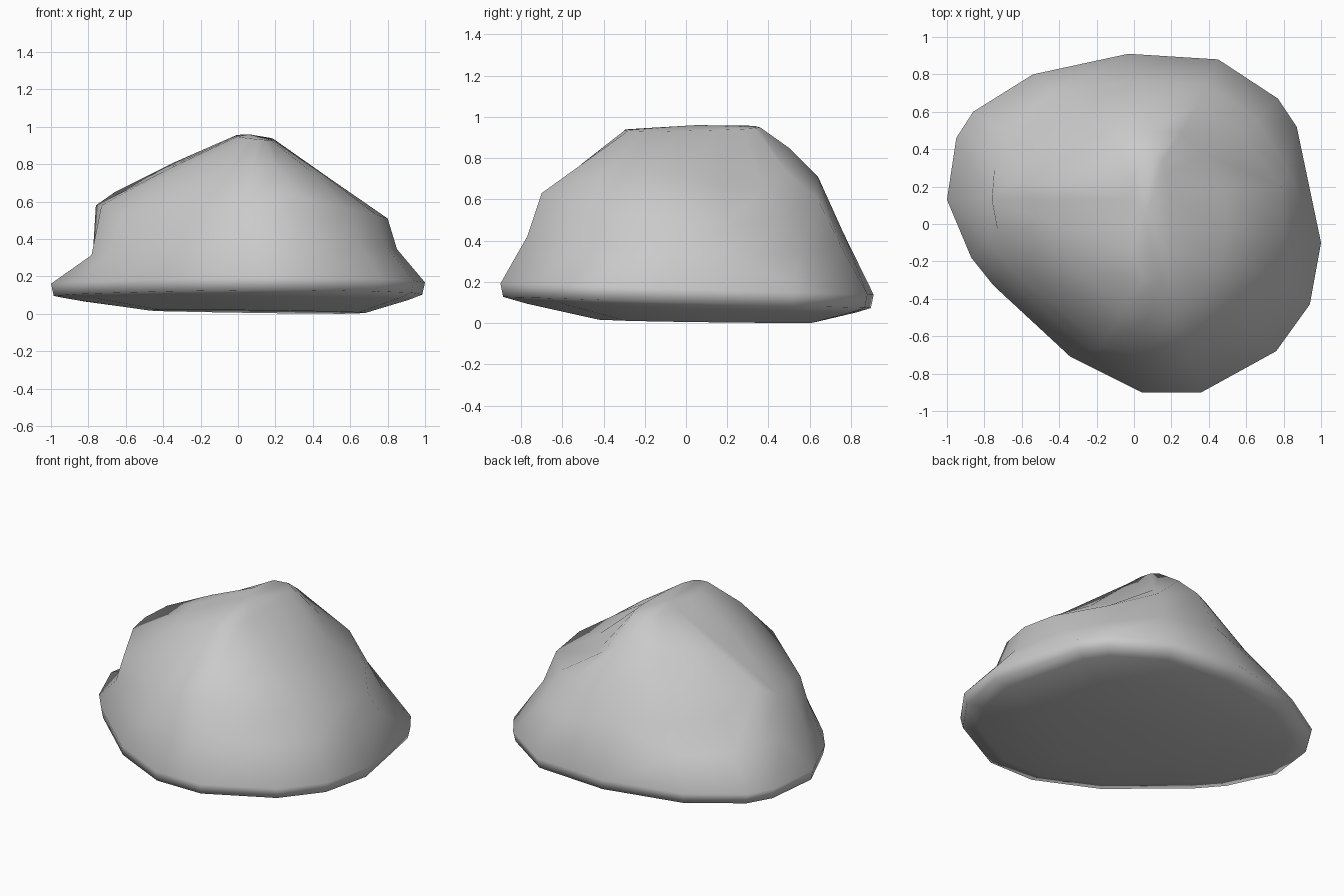
import bpy
import bmesh
import math
from mathutils import Vector

cube = bpy.data.objects.get("Cube")
if cube:
    bpy.data.objects.remove(cube, do_unlink=True)

stone = bpy.data.materials.new("grey stone")
stone.use_nodes = True
colour = (0.59, 0.59, 0.59, 1)
stone.diffuse_color = colour
stone.node_tree.nodes["Principled BSDF"].inputs["Base Color"].default_value = colour

# Widest outline of the boulder, counter-clockwise from its left side
OUTLINE = [(1, -.1), (.87, .52), (.77, .67), (.45, .88), (-.03, .91), (-.54, .8),
           (-.86, .6), (-.95, .46), (-1, .13), (-.87, -.18), (-.75, -.33),
           (-.34, -.71), (.04, -.9), (.36, -.9), (.76, -.68), (.94, -.43)]

# Shoulder edge where the steep sides turn into the sloping top
SHOULDER = [(.8, -.05, .51), (.79, .2, .48), (.58, .47, .51), (.35, .64, .6),
            (.05, .64, .71), (-.35, .6, .49), (-.58, .42, .5), (-.66, .22, .65),
            (-.76, .13, .58), (-.73, -.03, .58), (-.63, -.27, .52), (-.17, -.65, .54),
            (.05, -.7, .6), (.29, -.7, .63), (.6, -.48, .56), (.74, -.28, .53)]

# How far each side has moved in towards the shoulder at mid height
SIDE_IN = [.75, .7, .6, .55, .54, .5, .6, .7, .93, .62, .65, .6, .65, .65, .7, .75]
# Hollows and swellings on the upper slope
SWELL = [0, -.04, -.07, -.04, .02, .08, .06, .01, .01, .01, .03, .03, .01, 0, .02, .01]
# Sides that flare out into a low foot
FLARED = (7, 8, 9)


def lip_ring(scale, height):
    """Outline ring tilted slightly down towards the back."""
    return [Vector((x * scale, y * scale, height - .03 * y)) for x, y in OUTLINE]


def between(low, high, i, inward, rise):
    point = low[i].lerp(high[i], inward)
    point.z = low[i].z + (high[i].z - low[i].z) * rise
    return point


def squared(value):
    """Push a sine or cosine outward for a boxier oval."""
    return math.copysign(abs(value) ** .65, value)


count = len(OUTLINE)
lower_lip = lip_ring(.985, .1)
lip = lip_ring(1, .165)
shoulder = [Vector(p) for p in SHOULDER]

# Underside: a shallow, nearly flat sole with a gentle rise to the lip
sole = [Vector((.1 + .58 * x, .1 + .58 * y, .012 - .008 * x - .008 * y)) for x, y in OUTLINE]
under = [between(sole, lower_lip, i, .75, .7) for i in range(count)]

# Crest: a narrow ridge running front to back
crest = []
for p in shoulder:
    a = math.atan2(p.y, p.x)
    across, along = squared(math.cos(a)), squared(math.sin(a))
    crest.append(Vector((.09 + .1 * across, .03 + .33 * along,
                         .943 - .01 * across + .008 * along)))

sides, slope = [], []
for i in range(count):
    rise = .35 if i in FLARED else .52
    sides.append(between(lip, shoulder, i, SIDE_IN[i], rise))
    slope.append(between(shoulder, crest, i, .5, .5) + Vector((0, 0, SWELL[i])))

# Skin the rings and close both ends
bm = bmesh.new()
rings = [[bm.verts.new(p) for p in ring]
         for ring in (sole, under, lower_lip, lip, sides, shoulder, slope, crest)]
for low, high in zip(rings, rings[1:]):
    for i in range(count):
        j = (i + 1) % count
        bm.faces.new((low[i], low[j], high[j], high[i]))
bm.faces.new(rings[0][::-1])
peak = bm.verts.new((.06, .05, .96))
for i in range(count):
    bm.faces.new((rings[-1][i], rings[-1][(i + 1) % count], peak))
bmesh.ops.recalc_face_normals(bm, faces=bm.faces)
for face in bm.faces:
    face.smooth = True

mesh = bpy.data.meshes.new("boulder")
bm.to_mesh(mesh)
bm.free()
mesh.materials.append(stone)
boulder = bpy.data.objects.new("boulder", mesh)
bpy.context.collection.objects.link(boulder)
